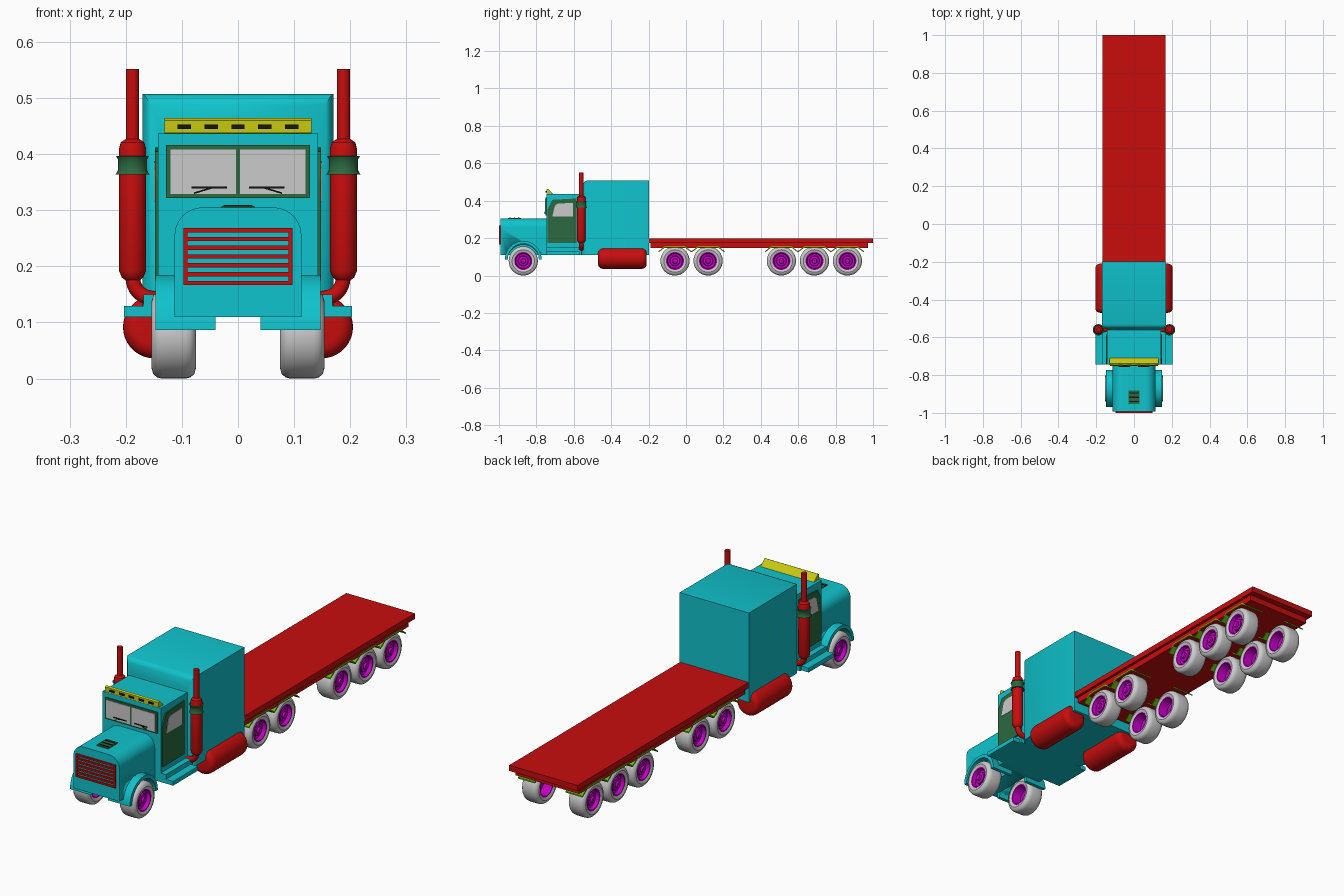
import bpy, bmesh, math

if "Cube" in bpy.data.objects:
    bpy.data.objects.remove(bpy.data.objects["Cube"])


def material(name, r, g, b):
    m = bpy.data.materials.new(name)
    m.diffuse_color = (r, g, b, 1)
    m.use_nodes = True
    m.node_tree.nodes["Principled BSDF"].inputs["Base Color"].default_value = m.diffuse_color
    return m


CYAN = material("cyan_paint", 0.005, 0.55, 0.61)
RED = material("red_paint", 0.58, 0.004, 0.004)
YELLOW = material("yellow_paint", 0.58, 0.58, 0.005)
MAGENTA = material("magenta_rim", 0.55, 0.0, 0.55)
LIME = material("lime_guard", 0.12, 0.5, 0.0)
GREEN = material("dark_green", 0.025, 0.14, 0.05)
BLACK = material("black", 0.006, 0.008, 0.006)


def finish(name, bm, mat=None, mirror=False, smooth=False):
    bmesh.ops.remove_doubles(bm, verts=bm.verts, dist=1e-5)
    bmesh.ops.recalc_face_normals(bm, faces=bm.faces)
    me = bpy.data.meshes.new(name)
    bm.to_mesh(me)
    bm.free()
    ob = bpy.data.objects.new(name, me)
    bpy.context.collection.objects.link(ob)
    if mat:
        me.materials.append(mat)
    if smooth:
        bpy.ops.object.select_all(action='DESELECT')
        ob.select_set(True)
        bpy.context.view_layer.objects.active = ob
        bpy.ops.object.shade_smooth_by_angle(angle=math.radians(35))
    if mirror:
        ob.modifiers.new("mirror", 'MIRROR')
    return ob


def loft(name, rings, mat=None, mirror=False, smooth=False, closed=False):
    """Skin a list of equal-length point rings, capping the two ends."""
    bm = bmesh.new()
    rows = [[bm.verts.new(p) for p in ring] for ring in rings]
    n = len(rows[0])
    pairs = list(zip(rows, rows[1:])) + ([(rows[-1], rows[0])] if closed else [])
    for a, b in pairs:
        for i in range(n):
            j = (i + 1) % n
            bm.faces.new((a[i], a[j], b[j], b[i]))
    if not closed:
        bm.faces.new(rows[0])
        bm.faces.new(rows[-1])
    return finish(name, bm, mat, mirror, smooth)


def prism_x(name, yz, x0, x1, mat=None, **kw):
    return loft(name, [[(x, y, z) for y, z in yz] for x in (x0, x1)], mat, **kw)


def box(name, x0, x1, y0, y1, z0, z1, mat=None, **kw):
    return prism_x(name, [(y0, z0), (y1, z0), (y1, z1), (y0, z1)], x0, x1, mat, **kw)


def lathe(name, profile, axis, centre, mat=None, closed=False, segs=36, mirror=True):
    """Revolve (radius, height) points about the x, y or z axis."""
    rings = []
    for r, h in profile:
        ring = []
        for i in range(segs):
            a = 2 * math.pi * i / segs
            u, v = max(r, 1e-4) * math.cos(a), max(r, 1e-4) * math.sin(a)
            p = {'x': (h, u, v), 'y': (u, h, v), 'z': (u, v, h)}[axis]
            ring.append(tuple(c + o for c, o in zip(p, centre)))
        rings.append(ring)
    return loft(name, rings, mat, mirror, True, closed)


def arc(cx, cz, r, a0, a1, n):
    return [(cx + r * math.cos(math.radians(a0 + (a1 - a0) * i / n)),
             cz + r * math.sin(math.radians(a0 + (a1 - a0) * i / n))) for i in range(n + 1)]


# Flatbed
box("flatbed_deck", -.168, .168, -.2, 1.0, .174, .199, RED)
box("flatbed_frame", -.156, .156, -.19, .972, .147, .175, RED)

# Sleeper with chamfered front corners and sloping brow
rings = []
for y, x, z in [(-.198, .17, .507), (-.532, .17, .507), (-.542, .165, .503),
                (-.552, .156, .488), (-.56, .142, .455)]:
    rings.append([(-x, y, .11), (x, y, .11), (x, y, z), (-x, y, z)])
loft("sleeper", rings, CYAN, smooth=True)

# Cab, steps
box("cab", -.143, .143, -.745, -.55, .11, .437, CYAN)
box("upper_step", .1, .168, -.745, -.56, .11, .15, CYAN, mirror=True)
box("lower_step", .1, .203, -.745, -.57, .11, .129, CYAN, mirror=True)

# Doors with side windows
door = [(-.74, .175), (-.74, .355), (-.715, .405), (-.585, .412), (-.585, .175)]
prism_x("door", door, .14, .148, GREEN, mirror=True)
window = [(-.715, .315), (-.7, .375), (-.685, .385), (-.605, .388), (-.605, .315)]
prism_x("door_window", window, .145, .1495, mirror=True)

# Windscreen frame, panes and wipers
box("windscreen_frame", -.128, .128, -.751, -.74, .322, .416, GREEN)
box("windscreen_pane", .004, .12, -.753, -.745, .329, .408, mirror=True)
box("wiper_blade", .02, .083, -.757, -.752, .339, .342, BLACK, mirror=True)
loft("wiper_arm", [[(x, y, z + d) for y, d in [(-.756, 0), (-.752, 0), (-.752, .003), (-.756, .003)]]
                   for x, z in [(.045, .339), (.078, .329)]], BLACK, mirror=True)

# Sun visor with marker lights
prism_x("sun_visor", [(-.746, .438), (-.746, .46), (-.738, .464), (-.71, .437)], -.131, .131, YELLOW)
for i in range(-2, 3):
    box("marker_light", i * .048 - .012, i * .048 + .012, -.75, -.744, .445, .453, BLACK)

# Hood with rounded shoulders, cut for the wheel wells
WY, WZ = -.87, .078
outline = [(.113, .11)] + arc(.063, .255, .05, 0, 90, 10) + arc(-.063, .255, .05, 90, 180, 10) + [(-.113, .11)]
hood = loft("hood", [[(x, y, z) for x, z in outline] for y in (-.993, -.744)], CYAN, smooth=True)
cutter = lathe("wheel_well_cutter", [(.086, .04), (.086, .2)], 'x', (0, WY, WZ))
cutter.hide_render = True
cutter.hide_viewport = True
cut = hood.modifiers.new("wheel_wells", 'BOOLEAN')
cut.object = cutter
cut.operation = 'DIFFERENCE'
cut.solver = 'EXACT'

# Front fenders
arch = arc(WY, .087, .098, 0, 180, 24) + arc(WY, .087, .083, 180, 0, 24)
prism_x("front_fender", arch, .04, .147, CYAN, mirror=True, smooth=True)

# Grille
for side in (-1, 1):
    box("grille_side", side * .0935 - .0035, side * .0935 + .0035, -1, -.99, .167, .268, RED)
for i in range(7):
    z = .1705 + i * .094 / 6
    box("grille_bar", -.095, .095, -1, -.99, z - .0038, z + .0038, RED)

# Hood vent
box("hood_vent", -.029, .029, -.952, -.882, .3, .308, GREEN)
for i in range(3):
    y = -.94 + i * .023
    box("hood_vent_slat", -.026, .026, y - .003, y + .003, .306, .3095, BLACK)

# Exhaust stacks, collars and elbows
EX = (.188, -.56, 0)
lathe("exhaust_stack", [(0, .175), (.012, .175), (.019, .18), (.024, .192), (.024, .41), (.021, .421),
                        (.012, .427), (.012, .552), (0, .552)], 'z', EX, RED, segs=24)
lathe("exhaust_collar", [(.022, .364), (.03, .364), (.026, .371), (.026, .391), (.03, .397), (.022, .397)],
      'z', EX, GREEN, segs=24)
cu = bpy.data.curves.new("exhaust_elbow", 'CURVE')
cu.dimensions = '3D'
cu.bevel_depth = .013
cu.bevel_resolution = 4
cu.use_fill_caps = True
sp = cu.splines.new('BEZIER')
sp.bezier_points.add(1)
for bp, co, hl, hr in zip(sp.bezier_points, [(.188, -.56, .185), (.14, -.56, .142)],
                          [(.188, -.56, .2), (.17, -.56, .142)], [(.188, -.56, .155), (.12, -.56, .142)]):
    bp.co, bp.handle_left, bp.handle_right = co, hl, hr
cu.materials.append(RED)
elbow = bpy.data.objects.new("exhaust_elbow", cu)
bpy.context.collection.objects.link(elbow)
elbow.modifiers.new("mirror", 'MIRROR')

# Fuel tanks
R, c = .056, .025
ends = arc(0, 0, c, 0, 90, 6)
tank = [(R - c + s, -.21 - c + t) for s, t in reversed(ends)] + [(R - c + s, -.47 + c - t) for s, t in ends]
lathe("fuel_tank", [(0, -.21)] + tank + [(0, -.47)], 'y', (.149, 0, .092), RED)

# Wheels: tyre, dished rim and rear mudguards
tyre = [(.046, .149), (.06, .154), (.07, .151), (.076, .144), (.078, .135), (.078, .094),
        (.076, .085), (.07, .078), (.06, .075), (.046, .08)]
rim = [(0, .152), (.012, .152), (.014, .144), (.025, .142), (.028, .131), (.039, .134), (.043, .15),
       (.048, .15), (.048, .079), (.043, .079), (.039, .12), (0, .12)]
guard = [(-.088, .124), (-.05, .152), (.05, .152), (.088, .124),
         (.088, .13), (.052, .158), (-.052, .158), (-.088, .13)]
parts = [lathe("tyre", tyre, 'x', (0, 0, WZ), closed=True), lathe("wheel_rim", rim, 'x', (0, 0, WZ), MAGENTA)]
parts.append(prism_x("mudguard", guard, .075, .158, LIME, mirror=True))
REAR = [-.059, .118, .51, .687, .863]
for ob in parts:
    ob.location.y = REAR[0]
    for y in REAR[1:] + ([WY] if ob.name != "mudguard" else []):
        twin = ob.copy()
        twin.location.y = y
        bpy.context.collection.objects.link(twin)
